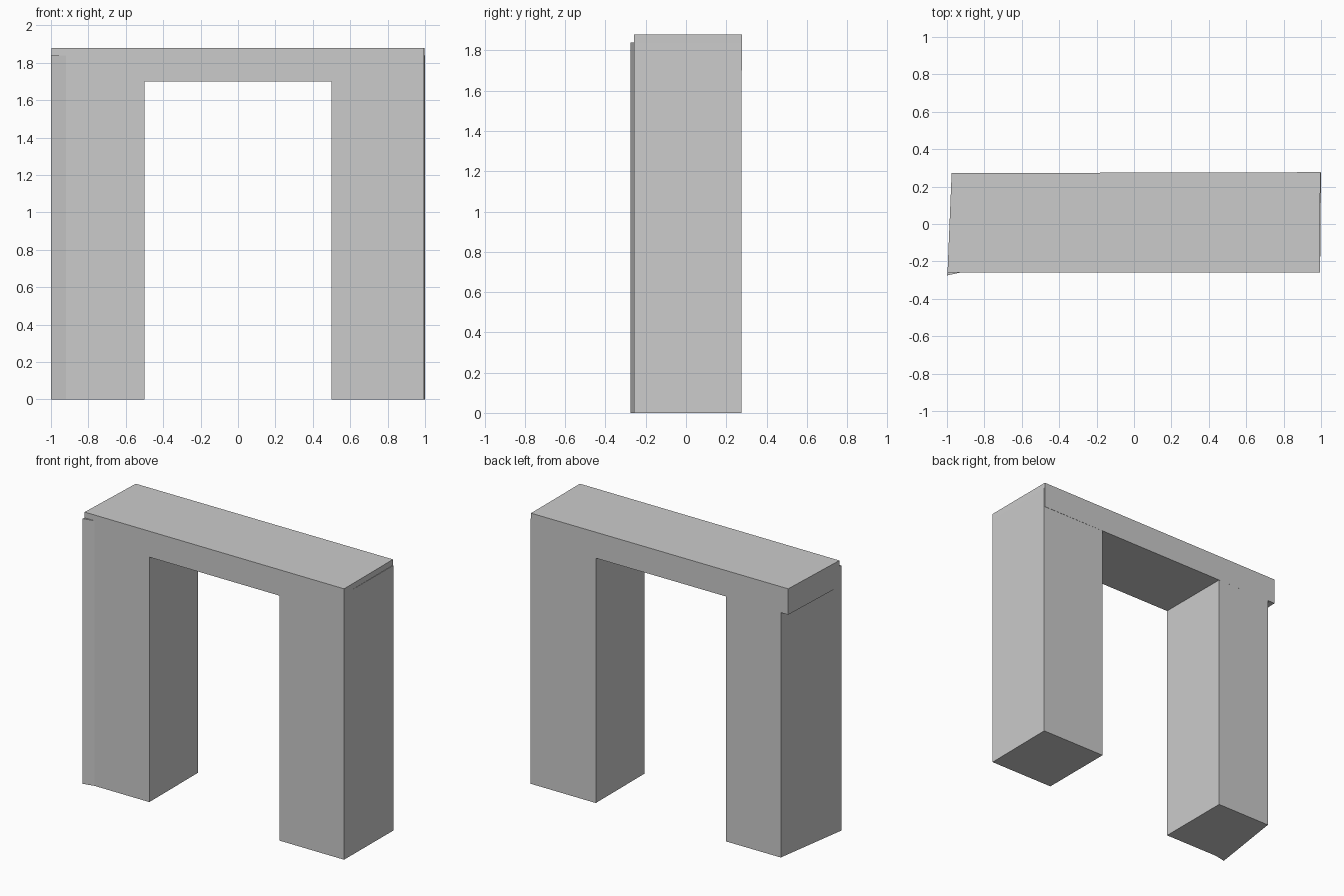
import bpy
import bmesh

cube = bpy.data.objects.get("Cube")
if cube:
    bpy.data.objects.remove(cube, do_unlink=True)

# Single plain grey
grey = bpy.data.materials.new("light_grey")
grey.use_nodes = True
colour = (0.6, 0.6, 0.6, 1.0)
grey.diffuse_color = colour
grey.node_tree.nodes["Principled BSDF"].inputs["Base Color"].default_value = colour


def prism(name, outline, bottom, top):
    """Extrude a plan outline straight up from bottom to top."""
    bm = bmesh.new()
    base = bm.faces.new([bm.verts.new((x, y, bottom)) for x, y in outline])
    extruded = bmesh.ops.extrude_face_region(bm, geom=[base])["geom"]
    for v in extruded:
        if isinstance(v, bmesh.types.BMVert):
            v.co.z = top
    bmesh.ops.recalc_face_normals(bm, faces=bm.faces)
    mesh = bpy.data.meshes.new(name)
    bm.to_mesh(mesh)
    bm.free()
    mesh.materials.append(grey)
    obj = bpy.data.objects.new(name, mesh)
    bpy.context.collection.objects.link(obj)
    return obj


FRONT, BACK = -0.258, 0.275
OPENING = 0.5
PILLAR_TOP, LINTEL_BOTTOM, LINTEL_TOP = 1.84, 1.70, 1.88

# Left pillar, its outer face flaring slightly towards the back
prism("left_pillar",
      [(OPENING, FRONT), (0.995, FRONT), (1.0, BACK), (OPENING, BACK)],
      0, PILLAR_TOP)

# Right pillar, with a flared front corner and a tapered outer face
prism("right_pillar",
      [(-0.92, FRONT), (-OPENING, FRONT), (-OPENING, BACK - 0.002),
       (-0.918, BACK - 0.003), (-1.0, -0.275)],
      0, PILLAR_TOP)

# Lintel across both pillars, slightly out of square
prism("lintel",
      [(-0.997, FRONT), (0.995, FRONT), (0.996, 0.277), (-0.975, 0.272)],
      LINTEL_BOTTOM, LINTEL_TOP)
